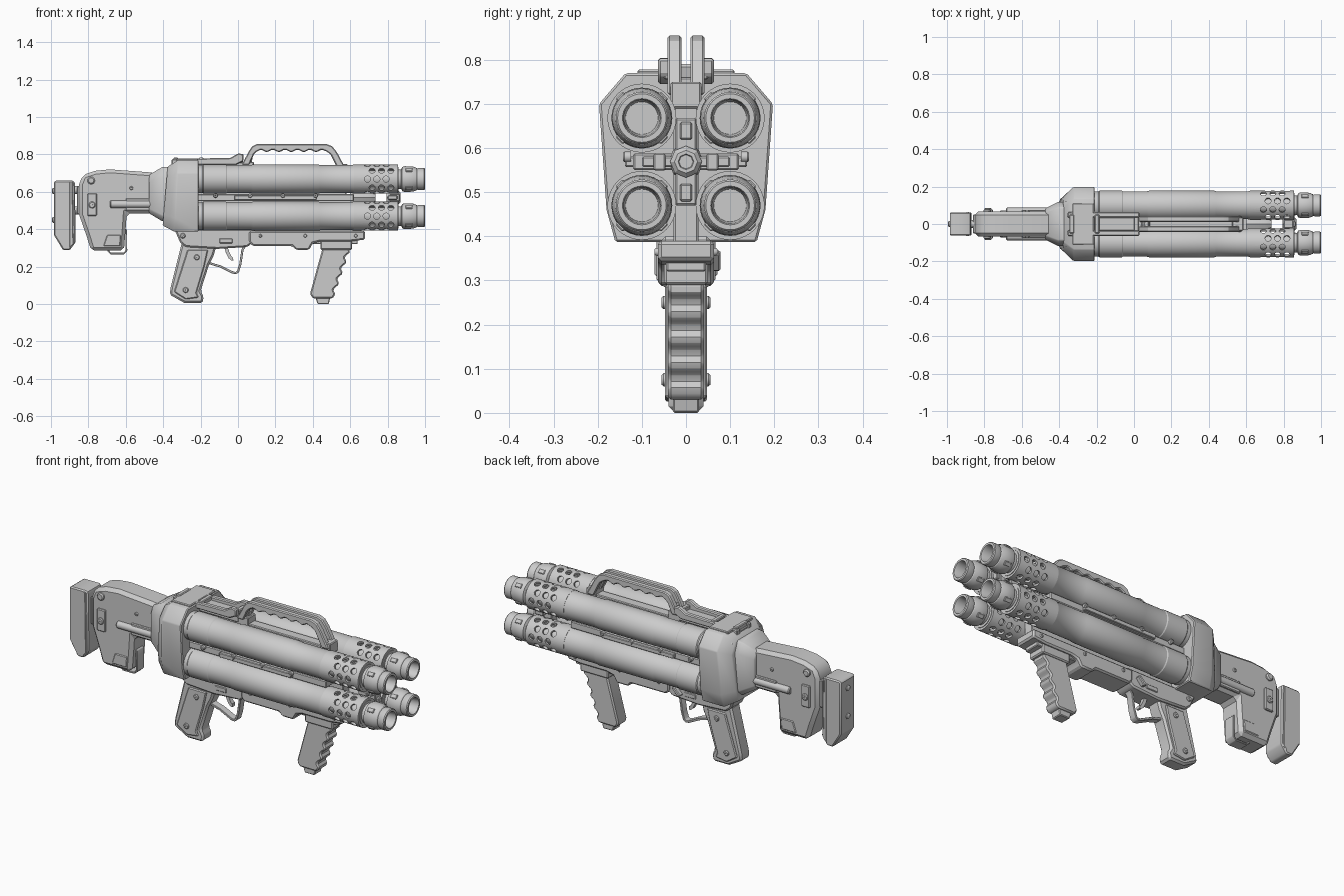
import bpy, bmesh
from math import sin, cos, pi, radians
from mathutils import Vector, Matrix

if "Cube" in bpy.data.objects:
    bpy.data.objects.remove(bpy.data.objects["Cube"])

BARRELS = [(y, z) for y in (-.1, .1) for z in (.47, .668)]


def make(name, bm, bevel=0):
    bmesh.ops.recalc_face_normals(bm, faces=bm.faces)
    if bevel:
        edges = [e for e in bm.edges if e.calc_face_angle(0) > radians(35)]
        bmesh.ops.bevel(bm, geom=edges, offset=bevel, segments=1, affect='EDGES', clamp_overlap=True)
    me = bpy.data.meshes.new(name)
    bm.to_mesh(me)
    bm.free()
    ob = bpy.data.objects.new(name, me)
    bpy.context.collection.objects.link(ob)
    return ob


def loft(name, rings, bevel=0, closed=False):
    """Skin matching rings of points, capped unless closed."""
    bm = bmesh.new()
    vs = [[bm.verts.new(p) for p in r] for r in rings]
    n = len(vs[0])
    for a, b in zip(vs, vs[1:] + (vs[:1] if closed else [])):
        for i in range(n):
            bm.faces.new((a[i], a[(i + 1) % n], b[(i + 1) % n], b[i]))
    if not closed:
        bm.faces.new(vs[0])
        bm.faces.new(vs[-1])
    return make(name, bm, bevel)


def prism(name, pts, y0, y1, bevel=.006):
    """Side profile in (x, z) extruded from y0 to y1."""
    return loft(name, [[(x, y, z) for x, z in pts] for y in (y0, y1)], bevel)


def box(name, x, y, z, bevel=.004):
    return prism(name, [(x[0], z[0]), (x[1], z[0]), (x[1], z[1]), (x[0], z[1])], y[0], y[1], bevel)


def lathe(name, prof, n=32, loc=(0, 0, 0), closed=False):
    """Revolve (x, r) around the x axis."""
    ob = loft(name, [[(x, r * cos(2 * pi * i / n), r * sin(2 * pi * i / n)) for i in range(n)]
                     for x, r in prof], 0, closed)
    ob.location = loc
    return ob


def ribbon(name, path, t, w):
    """Flat strip of thickness t following an (x, z) path, width 2w."""
    P = [Vector(p) for p in path]
    off = []
    for i, p in enumerate(P):
        d = (P[min(i + 1, len(P) - 1)] - P[max(i - 1, 0)]).normalized()
        off.append(p + Vector((-d.y, d.x)) * t)
    return prism(name, [tuple(p) for p in P + off[::-1]], -w, w, .002)


def screw(name, x, y, z, s, r=.014):
    """Slotted screw head facing +y or -y."""
    ob = lathe(name, [(-.01, r), (.004, r), (.008, r * .75), (.008, r * .2), (.004, r * .15)], 16, (x, y, z))
    ob.rotation_euler = (0, 0, s * pi / 2)
    return ob


# perforated barrel shroud, holes staggered around it
shroud = lathe("barrel_shroud", [(.62, .078), (.855, .078), (.855, .066), (.62, .066)], 40, closed=True)
bm = bmesh.new()
for row in range(10):
    a = row * pi / 5 + pi / 10
    for col in range(3):
        x = .692 + col * .05 + (row % 2) * .025
        m = Matrix.Rotation(a, 4, 'X') @ Matrix.Translation((x, 0, .073))
        bmesh.ops.create_cone(bm, cap_ends=True, segments=14, radius1=.0165, radius2=.0165, depth=.04, matrix=m)
cutter = make("hole_cutter", bm)
mod = shroud.modifiers.new("holes", 'BOOLEAN')
mod.object, mod.operation, mod.solver = cutter, 'DIFFERENCE', 'EXACT'
bpy.context.view_layer.update()
cut = bpy.data.meshes.new_from_object(shroud.evaluated_get(bpy.context.evaluated_depsgraph_get()))
shroud.modifiers.clear()
shroud.data = cut
bpy.data.objects.remove(cutter)

# barrel tube with stepped collars, inner liner and hollow muzzle
tube = lathe("barrel_tube", [(-.24, .074), (-.19, .074), (-.185, .078), (-.065, .078), (-.06, .075), (.07, .075),
             (.08, .078), (.43, .078), (.44, .0745), (.61, .0745), (.615, .077), (.635, .077), (.635, .045),
             (.87, .045)], 40)
muzzle = lathe("muzzle", [(.85, .066), (.858, .066), (.858, .052), (.872, .052), (.878, .064), (.89, .069), (.935, .067),
               (.955, .060), (.958, .056), (.965, .059), (.995, .059), (1, .055), (1, .044), (.992, .041),
               (.90, .037)], 32)
for part in (shroud, tube, muzzle):
    part.location = (0, *BARRELS[0])
    for loc in BARRELS[1:]:
        c = part.copy()
        c.location = (0, *loc)
        bpy.context.collection.objects.link(c)
for y, z in BARRELS:
    for k in range(4):
        lug = box("muzzle_lug", (.895, .932), (-.012, .012), (.06, .073), .003)
        lug.location = (0, y, z)
        lug.rotation_euler.x = k * pi / 2 + pi / 4

# central frame between the barrels
box("core_rail", (-.22, .62), (-.12, .12), (.55, .588))
box("upper_spine", (-.22, .58), (-.028, .028), (.58, .725))
box("lower_spine", (-.22, .66), (-.028, .028), (.37, .56))
lathe("core_rod", [(.6, .04), (.70, .04), (.735, .025)], 8, (0, 0, .569))
box("front_cross_horizontal", (.80, .852), (-.10, .10), (.557, .581))
box("front_cross_vertical", (.80, .852), (-.024, .024), (.47, .668))
lathe("front_hub", [(.795, .036), (.858, .036), (.868, .026), (.868, .018), (.864, .016)], 8, (0, 0, .569))
for y, z in ((.06, 0), (-.06, 0), (0, .07), (0, -.07)):
    box("cross_clamp", (.81, .866), (y - .014, y + .014), (.569 + z - .02, .569 + z + .02))
for s in (-1, 1):
    box("side_strip", (-.02, .42), (s * .115, s * .138), (.557, .581), .003)
    for x in (-.12, .065, .24, .415):
        screw("frame_screw", x, s * .135, .58, s, .012)

# receiver bulkhead, chamfered octagon narrowing to the rear
half = [(.137, .77), (.197, .70), (.18, .46), (.16, .387)]
outline = half + [(-y, z) for y, z in half[::-1]]
loft("receiver_block", [[(x + sh * (z - .5), y * sy, .57 + (z - .57) * sz) for y, z in outline]
     for x, sy, sz, sh in ((-.21, 1, 1, 0), (-.335, 1, 1, .05), (-.395, .72, .82, .07))], .005)
neck = [(.09, .735), (.12, .68), (.12, .47), (.09, .44)]
neck += [(-y, z) for y, z in neck[::-1]]
loft("receiver_neck", [[(x, y * s, .59 + (z - .59) * s) for y, z in neck]
     for x, s in ((-.36, 1.0), (-.405, .98), (-.475, .7))], .005)
box("receiver_top_plate", (-.33, -.215), (-.11, .11), (.755, .778))
for s in (-1, 1):
    for x, y, z in ((-.355, .115, .72), (-.30, .15, .405)):
        screw("receiver_screw", x, s * y, z, s, .014)
    prism("top_rail", [(-.355, .745), (-.355, .775), (-.04, .782), (0, .805), (.03, .802), (.03, .765), (-.01, .745)],
          s * .034, s * .063, .005)
box("rail_floor", (-.35, .03), (-.036, .036), (.72, .762))
for x in (-.345, -.21, .0):
    box("rail_crossbar", (x, x + .025), (-.05, .05), (.755, .783))

# carrying handle: two plates with a finger-waved underside
wave = [(.45 - .33 * i / 40, .819 + .006 * cos(2 * pi * 5 * i / 40)) for i in range(41)]
handle = [(.02, .745), (.06, .82), (.075, .843), (.10, .855), (.475, .855), (.505, .843), (.53, .81), (.578, .72),
          (.535, .72), (.495, .80), (.475, .815)] + wave + [(.10, .815), (.085, .80), (.06, .745)]
for s in (-1, 1):
    prism("carry_handle", handle, s * .01, s * .042, .005)
prism("handle_web", [(.03, .72), (.05, .79), (.08, .79), (.065, .72)], -.02, .02)
box("handle_front_foot", (.525, .585), (-.035, .035), (.69, .75))
box("handle_rear_foot", (.015, .085), (-.035, .035), (.70, .76))

# shoulder stock
prism("stock_body", [(-.85, .48), (-.85, .64), (-.83, .69), (-.765, .712), (-.685, .72), (-.48, .705), (-.38, .69),
      (-.38, .485), (-.595, .485), (-.60, .41), (-.61, .285), (-.785, .285), (-.81, .365)], -.067, .067, .018)
pad = [(-.985, .37), (-.985, .65), (-.978, .66), (-.88, .66), (-.872, .65), (-.868, .33), (-.90, .288), (-.935, .288)]
prism("butt_pad", pad, -.062, .062, .012)
prism("butt_pad_band", [(-.90, .30), (-.90, .655), (-.885, .655), (-.88, .32)], -.065, .065, .003)
for z in (.50, .61):
    lathe("stock_rod", [(-.90, .022), (-.84, .022)], 16, (0, 0, z))
    lathe("butt_screw", [(-.994, .009), (-.99, .016), (-.97, .016)], 16, (0, 0, z - .05 + (z - .5) * .4))
box("stock_spacer", (-.862, -.845), (-.05, .05), (.48, .63))
for s in (-1, 1):
    lathe("stock_side_rod", [(-.685, .014), (-.68, .02), (-.38, .02)], 16, (0, s * .067, .534))
    box("stock_side_plate", (-.60, -.39), (s * .06, s * .075), (.50, .565))
    box("stock_buckle", (-.805, -.755), (s * .06, s * .078), (.472, .592))
    screw("buckle_screw", -.78, s * .078, .53, s, .018)
    screw("stock_screw", -.57, s * .066, .62, s, .01)
    prism("stock_lower_panel", [(-.72, .31), (-.63, .31), (-.625, .37), (-.70, .37)], s * .06, s * .071, .004)
    lathe("stock_top_knob", [(-.015, .02), (.012, .02), (.018, .014)], 16, (-.785, s * .062, .66)).rotation_euler.z = s * pi / 2
ribbon("sling_loop", [(-.615, .40), (-.603, .395), (-.602, .285), (-.612, .275), (-.68, .275), (-.69, .29)], .01, .03)

# trigger housing and fore-end under the barrels
prism("trigger_housing", [(-.34, .40), (-.31, .33), (-.28, .305), (-.11, .295), (.05, .305), (.09, .34), (.09, .40)],
      -.055, .055, .008)
prism("fore_rail", [(.06, .39), (.68, .39), (.68, .345), (.60, .335), (.44, .335), (.40, .325), (.38, .29), (.31, .29),
      (.29, .31), (.08, .31), (.06, .33)], -.064, .064, .008)
box("fore_rail_key", (.10, .64), (-.045, .045), (.32, .36))
for s in (-1, 1):
    box("ejection_panel", (-.10, -.03), (s * .05, s * .06), (.325, .35), .003)
    screw("housing_screw", -.295, s * .055, .365, s, .014)
    for x in (.12, .36, .63):
        screw("fore_rail_screw", x, s * .063, .365, s, .009)
prism("selector_lever", [(-.02, .33), (.02, .37), (.035, .36), (0, .32)], .05, .078, .004)

# pistol grip with side panels
prism("pistol_grip", [(-.30, .33), (-.11, .33), (-.13, .26), (-.155, .21), (-.20, .07), (-.183, .04), (-.19, .005),
      (-.285, .005), (-.365, .05), (-.36, .09)], -.04, .04, .01)
for s in (-1, 1):
    prism("grip_panel", [(-.27, .29), (-.16, .29), (-.18, .20), (-.222, .06), (-.21, .035), (-.28, .025), (-.342, .065)],
          s * .035, s * .048, .005)
    for x, z in ((-.22, .25), (-.28, .075)):
        screw("grip_screw", x, s * .047, z, s, .015)

# trigger and guard
ribbon("trigger_guard", [(-.16, .215), (-.13, .205), (-.10, .197), (-.03, .163), (-.01, .16), (.005, .17), (.018, .21),
       (.03, .29), (.045, .31)], .012, .02)
ribbon("trigger", [(-.075, .31), (-.065, .275), (-.05, .245), (-.035, .232), (-.025, .233)], .018, .012)

# foregrip with finger grooves
front = []
for i in range(33):
    t = i / 32
    front.append((.59 - .08 * t + .009 * cos(2 * pi * 4 * t), .28 - .23 * t))
prism("foregrip", [(.455, .31), (.585, .31)] + front + [(.505, .03), (.40, .03), (.385, .055)], -.041, .041, .01)
prism("foregrip_plug", [(.41, .05), (.425, 0), (.485, 0), (.497, .05)], -.03, .03, .004)
box("foregrip_mount", (.44, .61), (-.05, .05), (.29, .345), .006)

# smooth round parts, keep hard edges crisp
bpy.ops.object.select_all(action='DESELECT')
for ob in bpy.context.scene.objects:
    ob.select_set(True)
    bpy.context.view_layer.objects.active = ob
bpy.ops.object.shade_smooth_by_angle(angle=radians(30))
